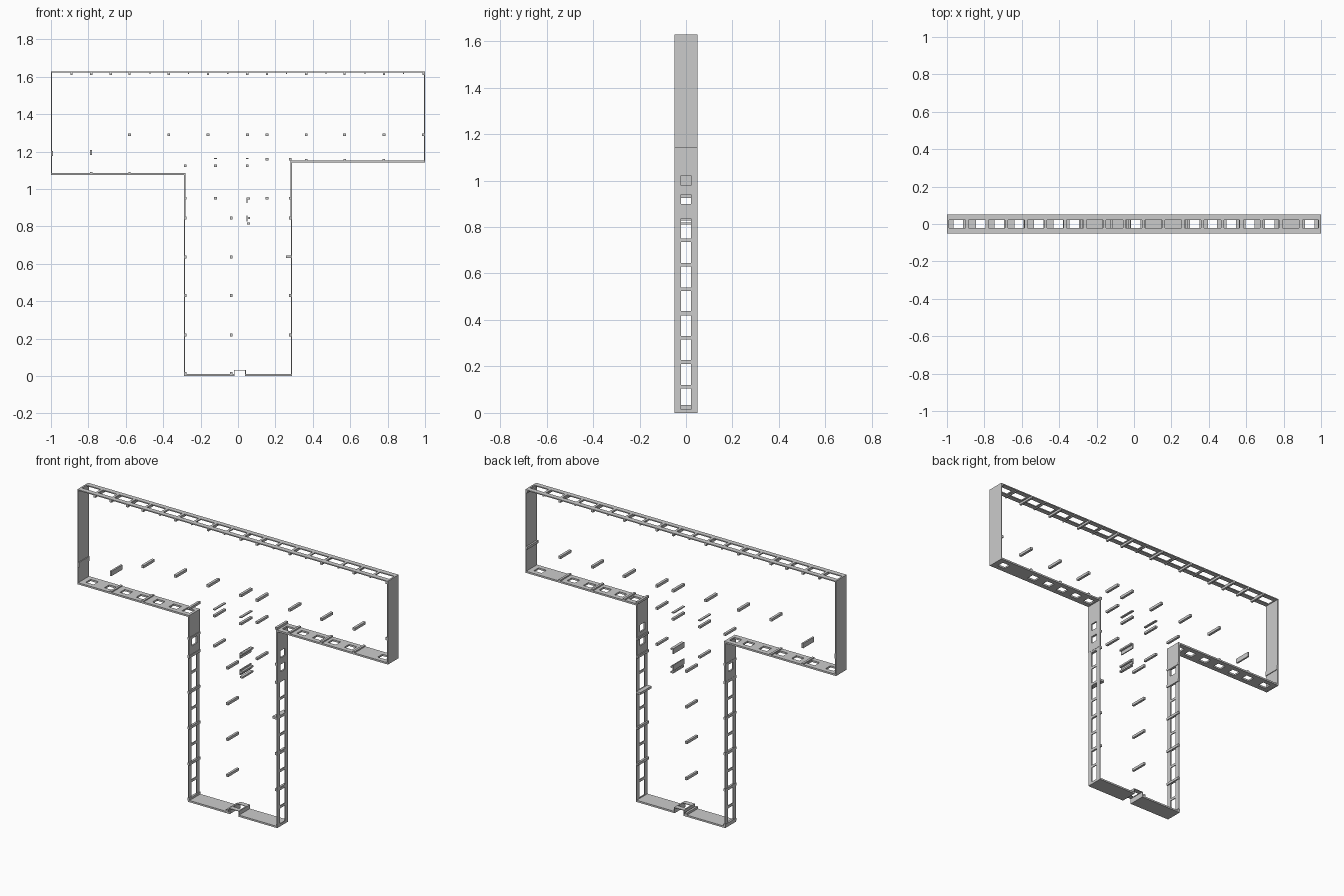
import bpy, bmesh

if "Cube" in bpy.data.objects:
    bpy.data.objects.remove(bpy.data.objects["Cube"])

D = 0.05      # half depth of the frame
H = 0.022     # half width of the openings


def finish(name, bm):
    bmesh.ops.recalc_face_normals(bm, faces=bm.faces)
    me = bpy.data.meshes.new(name)
    bm.to_mesh(me)
    bm.free()
    ob = bpy.data.objects.new(name, me)
    bpy.context.collection.objects.link(ob)
    return ob


def panel(name, axis, start, end, level, thick, holes=()):
    """Strip along 'x' or 'z', centred on level, with rectangular openings."""
    bm = bmesh.new()
    us = sorted({start, end, *[u for h in holes for u in h]})
    vs = (-D, -H, H, D)

    def pos(u, v):
        return (u, v, level) if axis == 'x' else (level, v, u)

    grid = [[bm.verts.new(pos(u, v)) for v in vs] for u in us]
    for i in range(len(us) - 1):
        mid = (us[i] + us[i + 1]) / 2
        for j in range(3):
            if j == 1 and any(a < mid < b for a, b in holes):
                continue
            bm.faces.new((grid[i][j], grid[i + 1][j], grid[i + 1][j + 1], grid[i][j + 1]))
    ob = finish(name, bm)
    mod = ob.modifiers.new("thickness", 'SOLIDIFY')
    mod.thickness = thick
    mod.offset = 0


def bars(name, spots, w=0.015, h=0.015):
    """Rods running front to back at the given (x, z) spots."""
    bm = bmesh.new()
    for x, z in spots:
        for v in bmesh.ops.create_cube(bm, size=1)['verts']:
            v.co = (x + v.co.x * w, v.co.y * 2 * D, z + v.co.z * h)
    finish(name, bm)


def openings(centres, half):
    return [(c - half, c + half) for c in centres]


# Top wall with a row of long openings
panel("top_wall", 'x', -1, 1, 1.625, 0.006, openings([-0.945 + 0.105 * i for i in range(19)], 0.045))

# Solid end walls of the two arms
panel("left_end_wall", 'z', 1.075, 1.628, -0.997, 0.006)
panel("right_end_wall", 'z', 1.142, 1.628, 0.997, 0.006)

# Undersides of the arms with small openings
panel("left_arm_floor", 'x', -1, -0.285, 1.081, 0.01,
      openings([-0.94, -0.82, -0.72, -0.615, -0.51, -0.405, -0.32], 0.025))
panel("right_arm_floor", 'x', 0.285, 1, 1.148, 0.01,
      openings([0.325, 0.42, 0.52, 0.62, 0.725, 0.94], 0.025))

# Stem: thin ladder walls below, thicker walls above
ladder = [(0.015 + 0.105 * i, 0.105 + 0.105 * i) for i in range(8)]
for side, s, top in (("left", -1, 1.086), ("right", 1, 1.153)):
    panel(side + "_stem_ladder", 'z', 0, 0.85, s * 0.285, 0.005, ladder)
    gaps = openings([0.92] if s < 0 else [0.92, 1.0], 0.021)
    panel(side + "_stem_upper", 'z', 0.85, top, s * 0.284, 0.009, gaps)

# Base with raised cable notch
panel("base_left", 'x', -0.287, -0.02, 0.005, 0.01)
panel("base_right", 'x', 0.04, 0.287, 0.005, 0.01)
panel("notch_left", 'z', 0, 0.033, -0.02, 0.004)
panel("notch_right", 'z', 0, 0.033, 0.04, 0.004)
panel("notch_roof", 'x', -0.02, 0.04, 0.032, 0.003, [(-0.015, 0.035)])

# Rods under the top wall
bars("top_rods", [(x, 1.617) for x in
     (-0.89, -0.785, -0.68, -0.58, -0.37, -0.16, 0.05, 0.155, 0.365, 0.57, 0.78, 0.992)], 0.012)
bars("top_ribs", [(x, 1.62) for x in (-0.47, -0.265, -0.055, 0.26, 0.47, 0.68, 0.885)], 0.006, 0.008)

# Rods across the arms
bars("arm_rods", [(x, 1.29) for x in
     (-0.58, -0.37, -0.16, 0.05, 0.155, 0.365, 0.57, 0.78, 0.992)])
bars("left_arm_stops", [(-0.785, 1.195), (-0.995, 1.19)], 0.01, 0.028)
bars("floor_rods", [(-0.785, 1.086), (-0.58, 1.086), (0.365, 1.155), (0.57, 1.155), (0.78, 1.155)], 0.013, 0.012)

# Rods at the neck
bars("neck_rods", [(0.155, 1.16), (0.28, 1.16), (-0.283, 1.125), (-0.12, 1.125), (0.05, 1.125),
                   (-0.283, 0.95), (-0.12, 0.95), (0.155, 0.95), (0.28, 0.95)], 0.014, 0.013)
bars("neck_thin_rods", [(-0.12, 1.163), (0.05, 1.163)], 0.014, 0.006)

# Stepped plates near the centre
bars("centre_plates", [(0.049, 0.94), (0.049, 0.843)], 0.006, 0.032)
bars("centre_ledges", [(0.056, 0.95), (0.056, 0.845), (0.056, 0.815)], 0.016, 0.01)

# Rods of the stem
bars("stem_rods", [(x, z) for x in (-0.283, -0.035) for z in (0.015, 0.22, 0.43, 0.637, 0.845)]
     + [(0.28, z) for z in (0.22, 0.43, 0.845)], 0.013)
bars("stem_stop", [(0.27, 0.637)], 0.026, 0.013)
